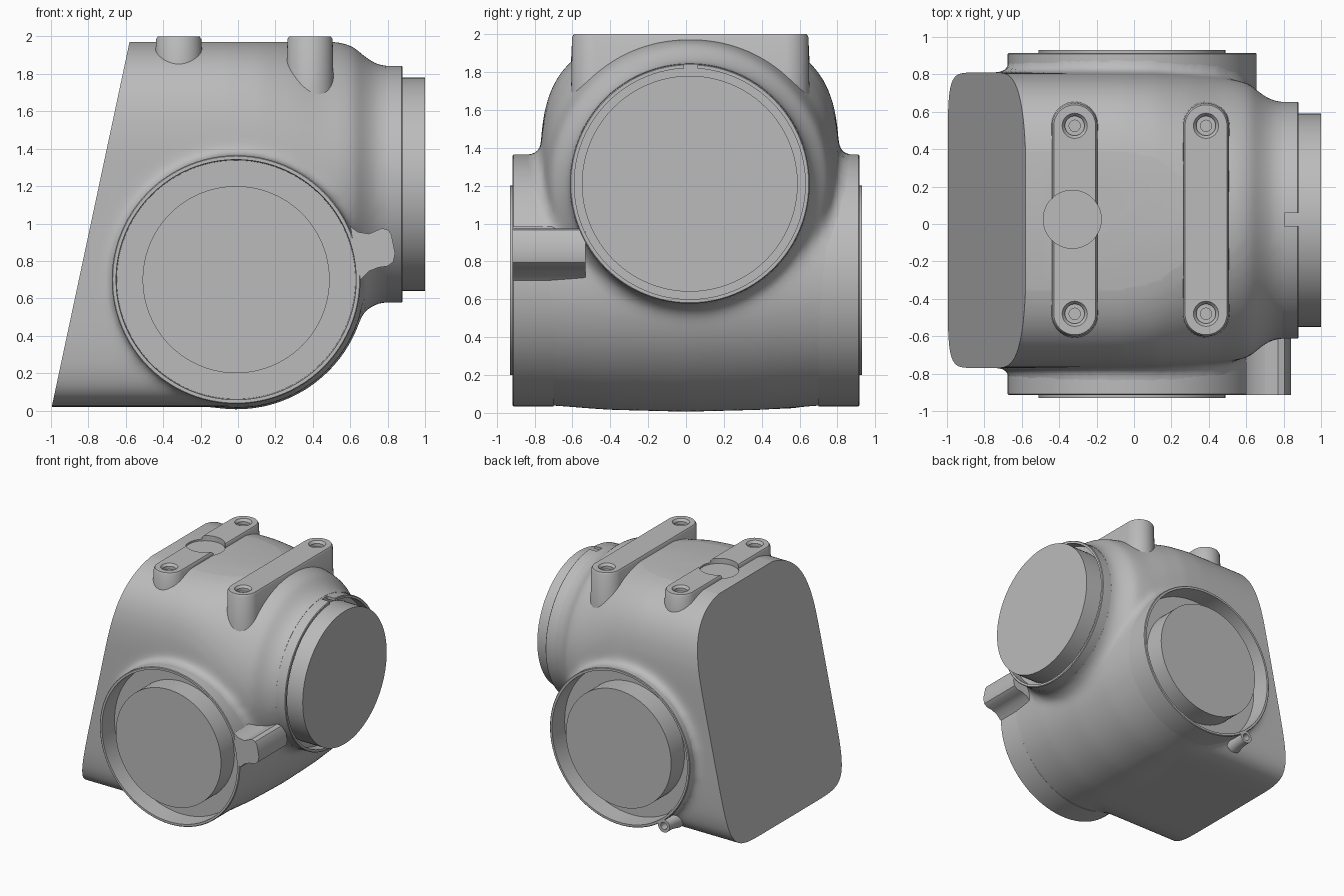
import bpy, bmesh, math
from mathutils import Vector

old = bpy.data.objects.get("Cube")
if old:
    bpy.data.objects.remove(old, do_unlink=True)

grey = bpy.data.materials.new("housing grey")
grey.use_nodes = True
colour = (0.5, 0.5, 0.5, 1)
grey.diffuse_color = colour
grey.node_tree.nodes["Principled BSDF"].inputs["Base Color"].default_value = colour


def loft(name, *shells):
    """Skin each list of rings into a closed shell, all in one object."""
    bm = bmesh.new()
    for rings in shells:
        loops = [[bm.verts.new(p) for p in ring] for ring in rings]
        n = len(loops[0])
        for a, b in zip(loops, loops[1:]):
            for i in range(n):
                j = (i + 1) % n
                bm.faces.new((a[i], a[j], b[j], b[i]))
        bm.faces.new(loops[0])
        bm.faces.new(loops[-1])
    bmesh.ops.recalc_face_normals(bm, faces=bm.faces)
    mesh = bpy.data.meshes.new(name)
    bm.to_mesh(mesh)
    bm.free()
    mesh.materials.append(grey)
    ob = bpy.data.objects.new(name, mesh)
    bpy.context.collection.objects.link(ob)
    return ob


def lathe(profile, axis, centre, sign=1, n=96):
    """Circles of (radius, distance) along an axis."""
    u, v = [k for k in range(3) if k != axis]
    rings = []
    for r, d in profile:
        ring = []
        for i in range(n):
            t = math.tau * i / n
            p = Vector(centre)
            p[u] += r * math.cos(t)
            p[v] += r * math.sin(t)
            p[axis] += sign * d
            ring.append(p)
        rings.append(ring)
    return rings


def prism_y(points, y0, y1):
    return [[(x, y, z) for x, z in points] for y in (y0, y1)]


def stadium(x, r, z, n=24):
    """Long rounded outline of a mounting pad."""
    ring = []
    for centre, start in ((MOUNT_Y[1], 0), (MOUNT_Y[0], math.pi)):
        for i in range(n + 1):
            t = start + math.pi * i / n
            ring.append((x + r * math.cos(t), centre + r * math.sin(t), z))
    return ring


def section(x, w, top, n_top, bottom, n_bottom, n=96):
    """Cross-section of the hull with separate upper and lower roundness."""
    ring = []
    for i in range(n):
        t = math.tau * i / n
        c, s = math.cos(t), math.sin(t)
        h, e = (top, n_top) if s >= 0 else (bottom, n_bottom)
        ring.append((x, MID_Y + w * math.copysign(abs(c) ** (2 / e), c),
                     PORT_Z + h * math.copysign(abs(s) ** (2 / e), s)))
    return ring


def modify(ob, kind, **settings):
    mod = ob.modifiers.new(kind, kind)
    for key, value in settings.items():
        setattr(mod, key, value)
    bpy.context.view_layer.objects.active = ob
    bpy.ops.object.modifier_apply(modifier=mod.name)


def cut(ob, tool, operation="DIFFERENCE"):
    modify(ob, "BOOLEAN", operation=operation, solver="EXACT", object=tool)


MID_Y, PORT_Z = 0.02, 1.21
MOUNT_Y = (-0.48, 0.525)
PADS = {"left_mounting_pad": (0.385, 1.55), "right_mounting_pad": (-0.317, 1.8)}
SIDE = (-0.01, 0, 0.70)
PORT = (0, MID_Y, PORT_Z)

# Housing: hull and cross barrel fused with soft fillets, then trimmed
hull = [section(*s) for s in (
    (-1.2, 0.79, 0.78, 3.3, 1.19, 9),
    (-0.05, 0.79, 0.78, 3.3, 1.19, 9),
    (0.0, 0.79, 0.78, 3.2, 0.77, 2),
    (0.12, 0.79, 0.78, 3.0, 0.77, 2),
    (0.3, 0.78, 0.77, 2.5, 0.77, 2),
    (0.45, 0.765, 0.765, 2.1, 0.76, 2),
    (0.55, 0.75, 0.76, 2, 0.75, 2),
    (0.62, 0.73, 0.735, 2, 0.73, 2),
    (0.68, 0.675, 0.68, 2, 0.675, 2),
    (0.75, 0.635, 0.637, 2, 0.635, 2),
    (0.95, 0.625, 0.625, 2, 0.625, 2))]
barrel = lathe([(0.655, -1), (0.66, -0.8), (0.69, -0.4), (0.70, 0),
                (0.69, 0.4), (0.66, 0.8), (0.655, 1)], 1, (-0.01, 0, 0.705))
housing = loft("housing", hull, barrel)
modify(housing, "REMESH", mode="VOXEL", voxel_size=0.025)
modify(housing, "SMOOTH", factor=0.5, iterations=14)

trim = loft("trim_cutter", prism_y(
    [(-1, 0), (0.79, 0), (0.79, 1.97), (-0.58, 1.97)], -0.91, 0.91))
cut(housing, trim, "INTERSECT")

# Screw holes and the round socket in the top
holes = [lathe([(0.03, 1.88), (0.03, 1.955), (0.052, 1.955), (0.052, 1.98),
                (0.075, 2.01)], 2, (x, y, 0), n=32)
         for x, _ in PADS.values() for y in MOUNT_Y]
holes.append(lathe([(0.155, 1.955), (0.155, 2.1)], 2, (-0.33, 0.025, 0)))
top_cutter = loft("top_cutter", *holes)
cut(housing, top_cutter)

# Side bores behind the covers
bores = loft("bore_cutter", *[lathe([(0.65, 0.74), (0.65, 1.1)], 1, SIDE, s)
                              for s in (-1, 1)])
cut(housing, bores)
parts = [housing]

# Mounting pads
for name, (x, base) in PADS.items():
    pad = loft(name, [stadium(x, 0.13, base), stadium(x, 0.121, 1.985),
                      stadium(x, 0.112, 2.0)])
    cut(pad, top_cutter)
    parts.append(pad)

# Recessed side covers with raised round faces
for name, sign in (("front_cover", -1), ("back_cover", 1)):
    parts.append(loft(name, lathe(
        [(0.665, 0.70), (0.665, 0.91), (0.66, 0.915), (0.642, 0.915),
         (0.638, 0.75), (0.5, 0.75), (0.5, 0.93)], 1, SIDE, sign)))

# Output port with a locating notch in its collar
port = loft("output_port", lathe(
    [(0.633, 0.70), (0.633, 0.875), (0.628, 0.88), (0.61, 0.88),
     (0.61, 0.80), (0.57, 0.80), (0.57, 1.0)], 0, PORT))
notch = loft("notch_cutter", prism_y(
    [(0.805, 1.79), (0.9, 1.79), (0.9, 1.9), (0.805, 1.9)], -0.01, 0.06))
cut(port, notch)
parts.append(port)

# Front lug beside the cover
lug = loft("front_lug", prism_y(
    [(0.60, 0.985), (0.64, 0.955), (0.70, 0.945), (0.77, 0.975),
     (0.805, 0.965), (0.82, 0.94), (0.84, 0.84), (0.83, 0.795),
     (0.80, 0.772), (0.75, 0.765), (0.70, 0.745), (0.655, 0.70)],
    -0.915, -0.53))
parts.append(lug)

# Small drilled lug under the back cover
parts.append(loft("back_lug", lathe(
    [(0.075, 0.75), (0.055, 0.84), (0.055, 0.915), (0.03, 0.915),
     (0.03, 0.80)], 1, (-0.43, 0, 0.14), n=32)))

for tool in (trim, top_cutter, bores, notch):
    bpy.data.objects.remove(tool, do_unlink=True)

# Smooth shading with crisp edges
bpy.ops.object.select_all(action="DESELECT")
for ob in parts:
    ob.select_set(True)
bpy.context.view_layer.objects.active = housing
bpy.ops.object.shade_smooth_by_angle(angle=math.radians(32))
